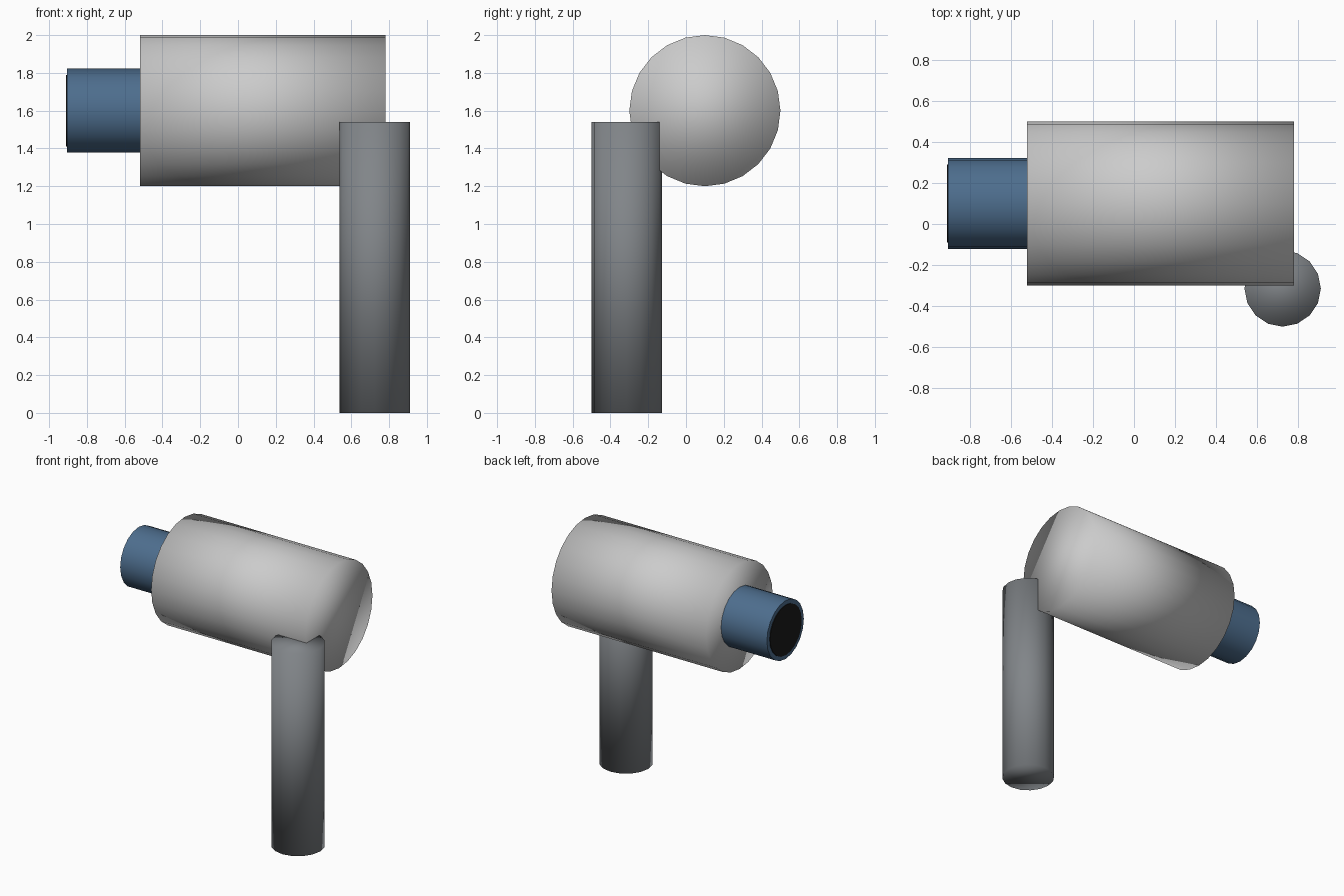
import bpy, math

if "Cube" in bpy.data.objects:
    bpy.data.objects.remove(bpy.data.objects["Cube"])


def material(name, rgb):
    m = bpy.data.materials.new(name)
    m.diffuse_color = (*rgb, 1)
    m.use_nodes = True
    m.node_tree.nodes["Principled BSDF"].inputs["Base Color"].default_value = m.diffuse_color
    return m


def cylinder(name, sides, radius, length, centre, along_x=False, mat=None, keep_edges=False):
    rot = (0, math.pi / 2, 0) if along_x else (0, 0, 0)
    bpy.ops.mesh.primitive_cylinder_add(vertices=sides, radius=radius, depth=length,
                                        location=centre, rotation=rot)
    ob = bpy.context.object
    ob.name = name
    if keep_edges:
        bpy.ops.object.shade_smooth_by_angle(angle=math.radians(35))
    else:
        bpy.ops.object.shade_smooth()
    if mat:
        ob.data.materials.append(mat)
    return ob


def x_cylinder(name, sides, radius, x0, x1, **kw):
    # cylinder on the shared horizontal axis
    return cylinder(name, sides, radius, x1 - x0, ((x0 + x1) / 2, 0.1, 1.6), along_x=True, **kw)


dark_grey = material("dark_grey", (0.22, 0.235, 0.25))
blue = material("blue", (0.075, 0.155, 0.27))
black = material("black", (0.01, 0.01, 0.01))

# Upright post, softly shaded over its ends
cylinder("post", 16, 0.186, 1.54, (0.724, -0.314, 0.77), mat=dark_grey)

# Main housing
x_cylinder("housing", 24, 0.4, -0.52, 0.78)

# Lens barrel and its dark, slightly proud lens
x_cylinder("lens_barrel", 20, 0.222, -0.905, -0.5, mat=blue, keep_edges=True)
x_cylinder("lens", 20, 0.19, -0.91, -0.89, mat=black, keep_edges=True)
